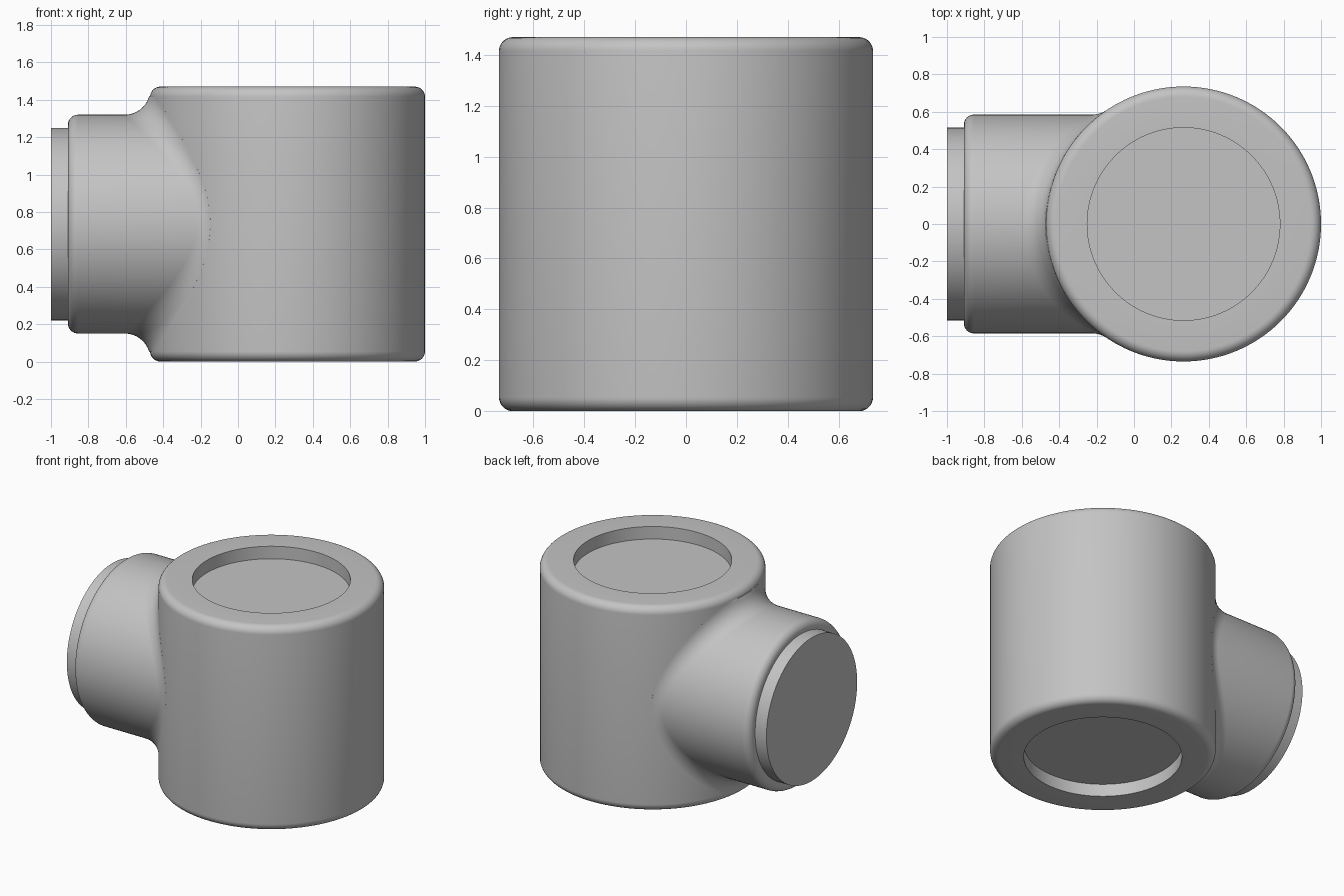
import bpy
import bmesh
from math import sin, cos, pi, sqrt

default_cube = bpy.data.objects.get("Cube")
if default_cube:
    bpy.data.objects.remove(default_cube, do_unlink=True)

SEGMENTS = 128
BODY_X, BODY_R, MID_Z = 0.265, 0.735, 0.735   # vertical body
PIPE_R, SOCKET_R, STEP = 0.585, 0.515, 0.09   # side pipe, spigot and recesses
ROUND, FILLET = 0.055, 0.135
ANGLES = [2 * pi * i / SEGMENTS for i in range(SEGMENTS)]

grey = bpy.data.materials.new("plain grey")
grey.use_nodes = True
colour = (0.55, 0.55, 0.55, 1)
grey.diffuse_color = colour
grey.node_tree.nodes["Principled BSDF"].inputs["Base Color"].default_value = colour


def skin(name, rings):
    """Bridge consecutive rings of points and cap both ends."""
    bm = bmesh.new()
    loops = [[bm.verts.new(p) for p in ring] for ring in rings]
    for a, b in zip(loops, loops[1:]):
        for i in range(SEGMENTS):
            j = (i + 1) % SEGMENTS
            bm.faces.new((a[i], a[j], b[j], b[i]))
    bm.faces.new(loops[0])
    bm.faces.new(loops[-1])
    bmesh.ops.recalc_face_normals(bm, faces=bm.faces)
    mesh = bpy.data.meshes.new(name)
    bm.to_mesh(mesh)
    bm.free()
    mesh.materials.append(grey)
    obj = bpy.data.objects.new(name, mesh)
    bpy.context.collection.objects.link(obj)
    bpy.ops.object.select_all(action='DESELECT')
    obj.select_set(True)
    bpy.context.view_layer.objects.active = obj
    bpy.ops.object.shade_smooth_by_angle(angle=pi / 6)
    return obj


def rounded_edge(radius, end, steps=8):
    """Quarter round from the end face (height 'end') out to the wall."""
    for k in range(steps + 1):
        a = pi / 2 * k / steps
        yield radius - ROUND + ROUND * sin(a), end - ROUND + ROUND * cos(a)


# Body: half profile from the recess floor to the wall, mirrored about mid height
half = [(SOCKET_R, MID_Z - STEP), (SOCKET_R, MID_Z)]
half += list(rounded_edge(BODY_R, MID_Z))
profile = half + [(r, -h) for r, h in reversed(half)]
skin("main_body", [[(BODY_X + r * cos(t), r * sin(t), MID_Z + h) for t in ANGLES]
                   for r, h in profile])


# Side pipe: spigot, shoulder, then a rolling-ball fillet into the body
def pipe_ring(r, x):
    return [(x, r * cos(t), MID_Z + r * sin(t)) for t in ANGLES]


def fillet_ring(f):
    ring = []
    limit = MID_Z - ROUND + 0.005
    for t in ANGLES:
        y, z = (PIPE_R + FILLET) * cos(t), (PIPE_R + FILLET) * sin(t)
        dx = -sqrt((BODY_R + FILLET) ** 2 - y * y)
        # directions from the ball centre to its two contacts
        pipe_dir = (0, -cos(t), -sin(t))
        body_dir = (-dx / (BODY_R + FILLET), -y / (BODY_R + FILLET), 0)
        d = [p * (1 - f) + b * f for p, b in zip(pipe_dir, body_dir)]
        n = FILLET / sqrt(sum(c * c for c in d))
        h = max(-limit, min(limit, z + d[2] * n))
        ring.append((BODY_X + dx + d[0] * n, y + d[1] * n, MID_Z + h))
    return ring


rings = [pipe_ring(SOCKET_R, -1), pipe_ring(SOCKET_R, STEP - 1)]
rings += [pipe_ring(r, -h) for r, h in rounded_edge(PIPE_R, 1 - STEP)]
rings += [fillet_ring(k / 12) for k in range(13)]
rings.append(pipe_ring(0.3, 0.2))   # closes the pipe inside the body
skin("side_pipe", rings)
